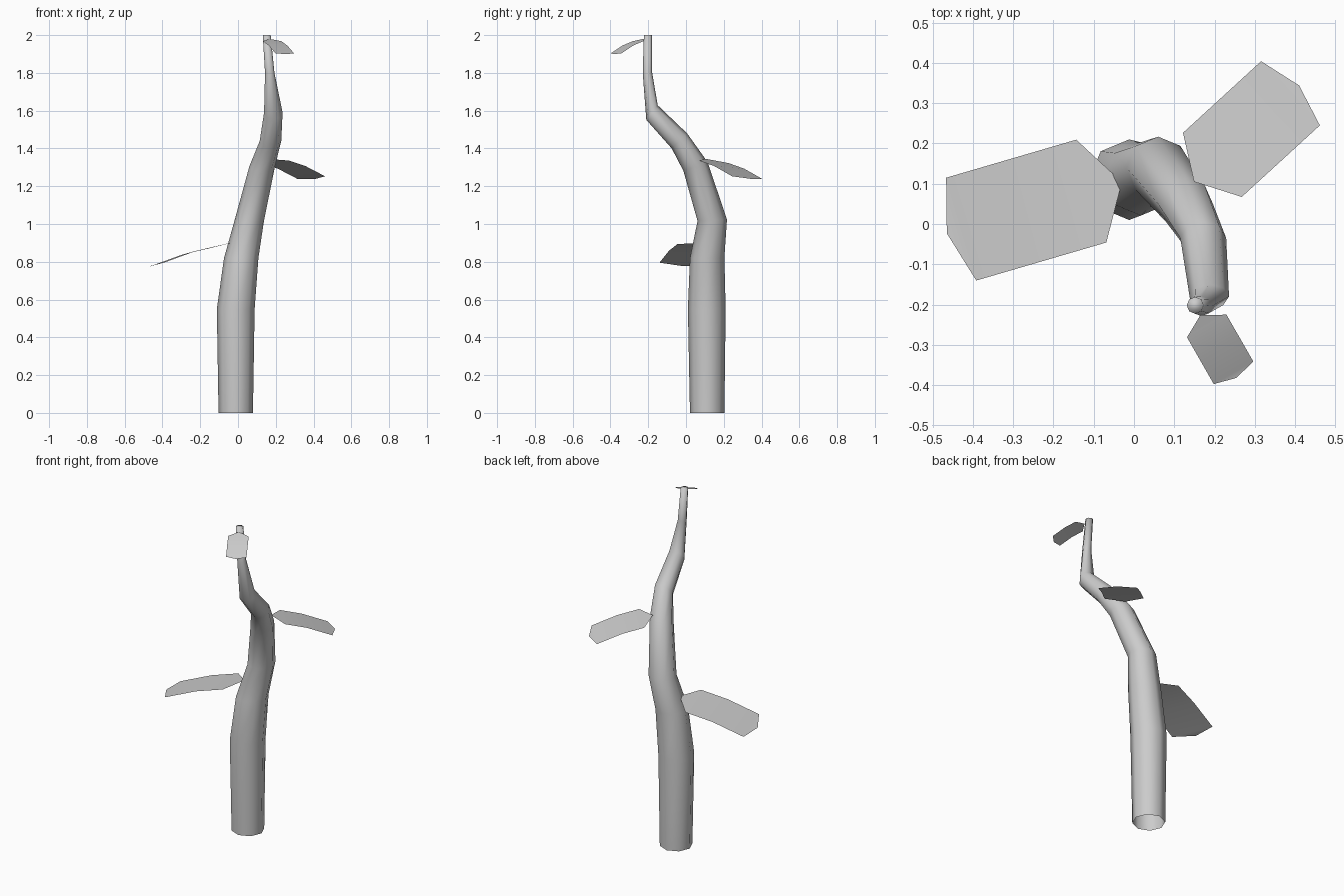
import bpy, bmesh, math
from mathutils import Matrix, Vector

if "Cube" in bpy.data.objects:
    bpy.data.objects.remove(bpy.data.objects["Cube"])

SIDES = 8


def finish(bm, name, flip_check=True):
    if flip_check:
        bmesh.ops.recalc_face_normals(bm, faces=bm.faces)
    mesh = bpy.data.meshes.new(name)
    bm.to_mesh(mesh)
    bm.free()
    for p in mesh.polygons:
        p.use_smooth = True
    obj = bpy.data.objects.new(name, mesh)
    bpy.context.collection.objects.link(obj)
    return obj


# Stem: tapered tube through (x, y, z, radius, tilt towards the front in degrees)
def make_stem(rings):
    bm = bmesh.new()
    loops = []
    for x, y, z, r, tilt in rings:
        rot = Matrix.Rotation(math.radians(tilt), 3, 'X')
        loop = []
        for i in range(SIDES):
            a = 2 * math.pi * i / SIDES
            p = rot @ Vector((r * math.cos(a), r * math.sin(a), 0))
            loop.append(bm.verts.new(p + Vector((x, y, z))))
        loops.append(loop)
    for low, high in zip(loops, loops[1:]):
        for i in range(SIDES):
            j = (i + 1) % SIDES
            bm.faces.new((low[i], low[j], high[j], high[i]))
    bm.faces.new(loops[-1])  # closed tip, open base
    return finish(bm, "stem", False)


make_stem([
    (-0.012, 0.112, 0.00, 0.091, 0),
    (-0.012, 0.110, 0.55, 0.100, 0),
    (0.017, 0.112, 0.82, 0.091, 0),
    (0.060, 0.139, 1.02, 0.078, 3),
    (0.128, 0.050, 1.305, 0.068, 20),
    (0.172, -0.035, 1.44, 0.057, 45),
    (0.187, -0.180, 1.59, 0.049, 52),
    (0.168, -0.204, 1.80, 0.025, 4),
    (0.152, -0.202, 2.00, 0.021, 0),
])


# Leaf: drooping six-sided blade, pointed at both ends
def make_leaf(name, base, heading, length, half_width, drop, roll):
    a = math.radians(heading)
    along = Vector((math.cos(a), math.sin(a), 0))
    left = Vector((-math.sin(a), math.cos(a), 0))
    bm = bmesh.new()

    def vert(t, fall, side):
        p = Vector(base) + along * (t * length) + left * (side * half_width)
        p.z += side * roll - fall * drop
        return bm.verts.new(p)

    start, end = vert(0, 0, 0), vert(1, 1, 0)
    rows = [(vert(t, f, 1), vert(t, f, -1))
            for t, f in ((0.175, 0.15), (0.52, 0.43), (0.918, 0.94))]
    bm.faces.new((start, rows[0][1], rows[0][0]))
    for (l0, r0), (l1, r1) in zip(rows, rows[1:]):
        bm.faces.new((l0, r0, r1, l1))
    bm.faces.new((rows[-1][0], rows[-1][1], end))
    return finish(bm, name, False)


make_leaf("lower_leaf", (-0.03, 0.104, 0.902), 196.3, 0.453, 0.133, 0.124, 0.01)
make_leaf("middle_leaf", (0.149, 0.105, 1.345), 42.5, 0.354, 0.108, 0.106, -0.007)
make_leaf("upper_leaf", (0.165, -0.226, 1.98), -60.2, 0.18, 0.0565, 0.081, 0.0)
